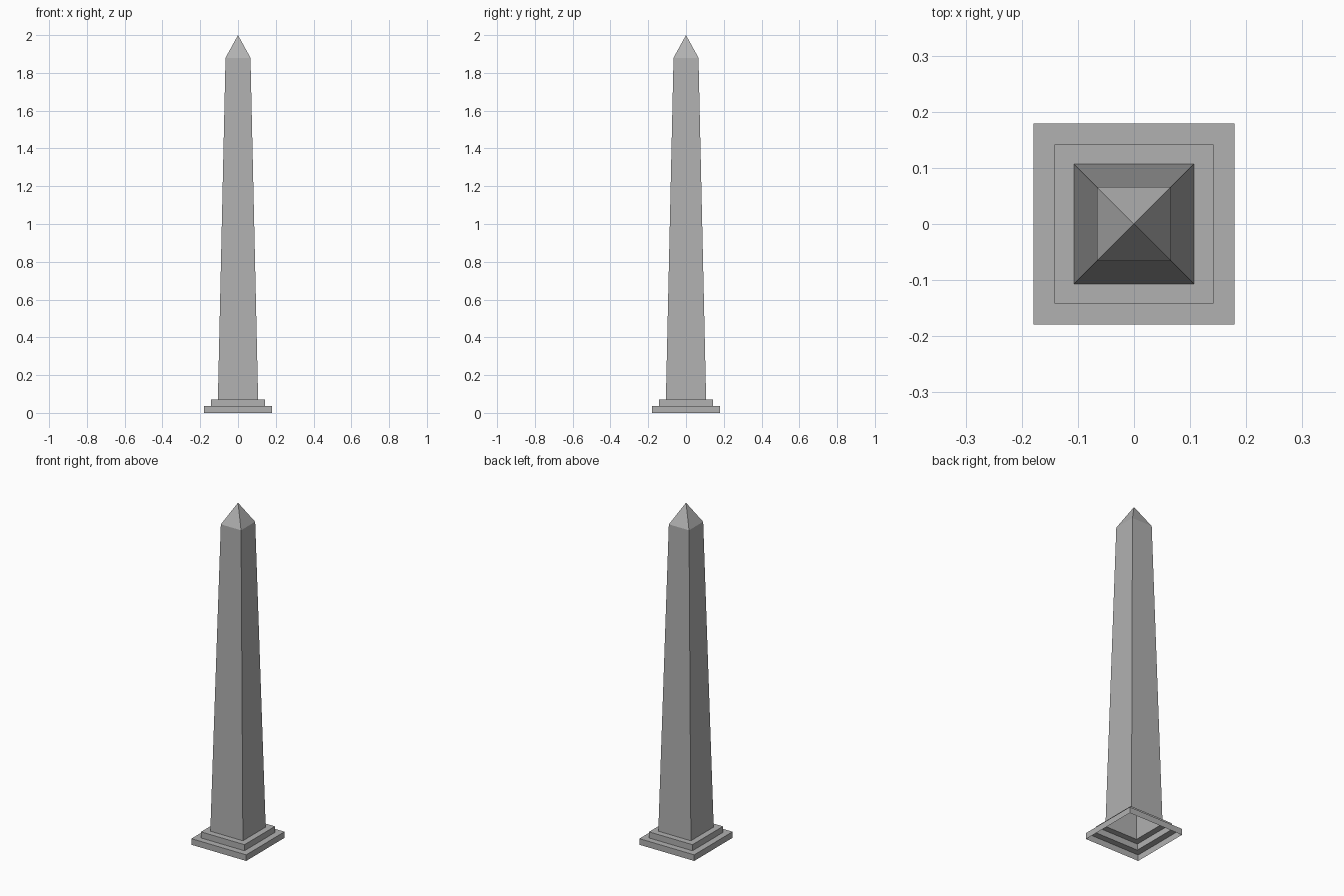
import bpy, bmesh

if "Cube" in bpy.data.objects:
    bpy.data.objects.remove(bpy.data.objects["Cube"])

# Dark grey stone
stone = bpy.data.materials.new("dark_stone")
stone.diffuse_color = (0.44, 0.44, 0.44, 1)
stone.use_nodes = True
stone.node_tree.nodes["Principled BSDF"].inputs["Base Color"].default_value = stone.diffuse_color

def square_shell(name, profile):
    """Open-bottomed square shell from (half_width, z) rings; zero width makes a point."""
    bm = bmesh.new()
    rings = []
    for r, z in profile:
        if r == 0:
            rings.append([bm.verts.new((0, 0, z))] * 4)
        else:
            rings.append([bm.verts.new((sx * r, sy * r, z))
                          for sx, sy in ((-1, -1), (1, -1), (1, 1), (-1, 1))])
    for a, b in zip(rings, rings[1:]):
        for i in range(4):
            j = (i + 1) % 4
            quad = [a[i], a[j], b[j], b[i]]
            bm.faces.new(list(dict.fromkeys(quad)))
    mesh = bpy.data.meshes.new(name)
    bm.to_mesh(mesh)
    bm.free()
    mesh.materials.append(stone)
    obj = bpy.data.objects.new(name, mesh)
    bpy.context.collection.objects.link(obj)
    return obj

# Stepped plinth: riser plus tread, hollow underneath
square_shell("lower_step", [(0.179, 0), (0.179, 0.036), (0.142, 0.036)])
square_shell("upper_step", [(0.142, 0.036), (0.142, 0.072), (0.1065, 0.072)])

# Tapered shaft and pointed cap
square_shell("shaft", [(0.1065, 0.072), (0.066, 1.88)])
square_shell("pyramid_cap", [(0.066, 1.88), (0, 2.0)])
